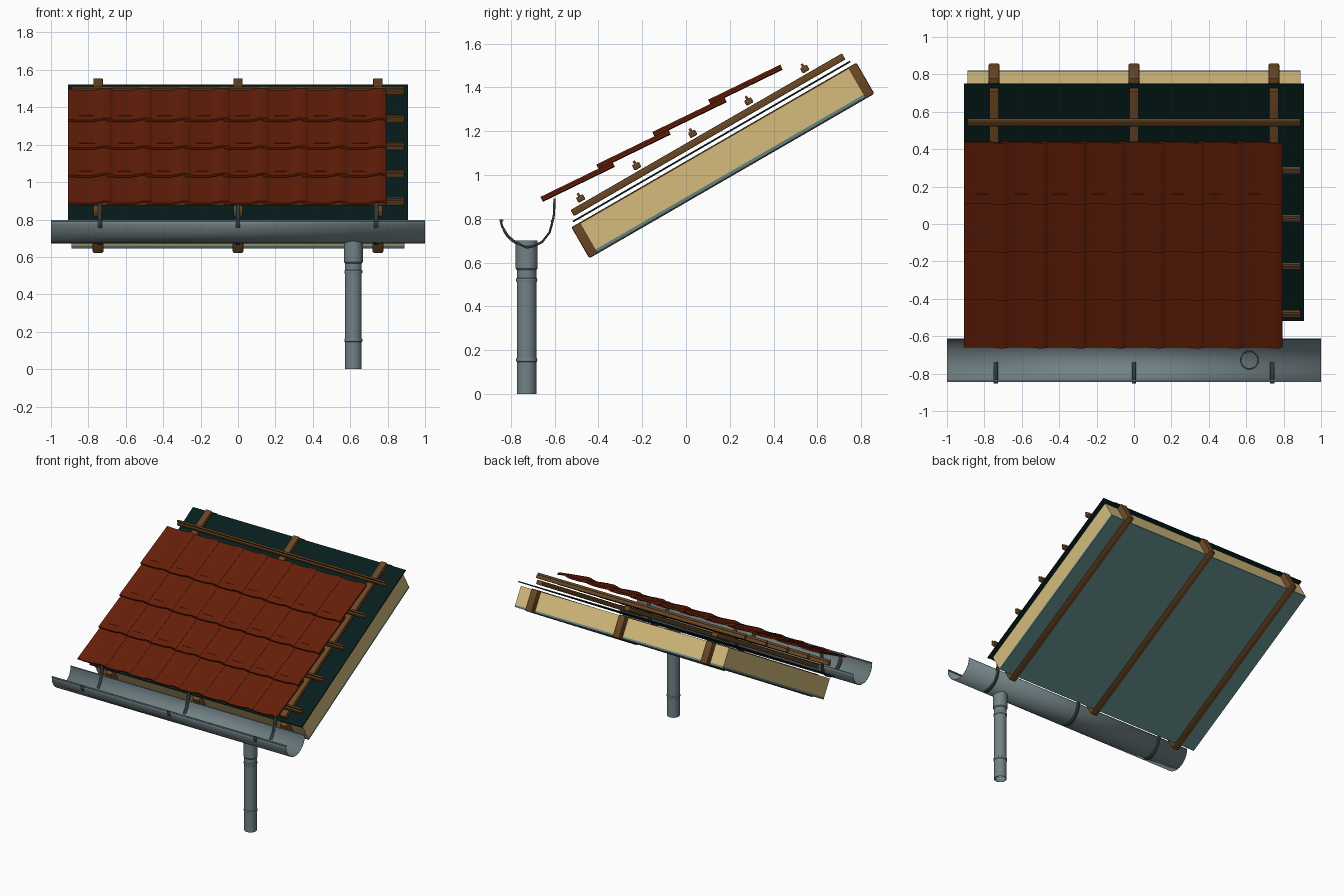
import bpy, bmesh, math
from mathutils import Vector, Matrix

if "Cube" in bpy.data.objects:
    bpy.data.objects.remove(bpy.data.objects["Cube"])

PITCH = math.radians(30)
TILE_PITCH = math.radians(25.9)


def material(name, rgb):
    m = bpy.data.materials.new(name)
    m.diffuse_color = (*rgb, 1)
    m.use_nodes = True
    m.node_tree.nodes["Principled BSDF"].inputs["Base Color"].default_value = m.diffuse_color
    return m


TILE = material("red_clay", (0.130, 0.0135, 0.0025))
WOOD = material("brown_wood", (0.148, 0.065, 0.018))
CREAM = material("cream_insulation", (0.670, 0.505, 0.205))
TEAL = material("teal_board", (0.112, 0.240, 0.240))
SHEET = material("dark_membrane", (0.002, 0.012, 0.012))
ZINC = material("grey_zinc", (0.170, 0.225, 0.240))
IRON = material("dark_iron", (0.030, 0.040, 0.044))


def finish(name, bm, mat, smooth=True):
    bmesh.ops.recalc_face_normals(bm, faces=bm.faces[:])
    me = bpy.data.meshes.new(name)
    bm.to_mesh(me)
    bm.free()
    me.materials.append(mat)
    ob = bpy.data.objects.new(name, me)
    bpy.context.collection.objects.link(ob)
    if smooth:
        bpy.ops.object.select_all(action='DESELECT')
        ob.select_set(True)
        bpy.context.view_layer.objects.active = ob
        bpy.ops.object.shade_smooth_by_angle(angle=math.radians(35))
    return ob


def add_box(bm, lo, hi):
    lo, hi = Vector(lo), Vector(hi)
    size = hi - lo
    bmesh.ops.create_cube(bm, size=1, matrix=Matrix.Translation((lo + hi) / 2)
                          @ Matrix.Diagonal((*size, 1)))


def slab(name, mat, x, u, n, bevel=0.0):
    """Box in roof space: x across, u up the slope, n away from the roof."""
    bm = bmesh.new()
    add_box(bm, (x[0], u[0], n[0]), (x[1], u[1], n[1]))
    if bevel:
        bmesh.ops.bevel(bm, geom=bm.edges[:], offset=bevel, segments=2,
                        profile=0.5, affect='EDGES')
    ob = finish(name, bm, mat, bevel > 0)
    ob.rotation_euler.x = PITCH
    return ob


def ribbon(name, mat, pts, x0, x1, thick):
    """(y, z) path drawn out along x and given thickness."""
    bm = bmesh.new()
    rows = [[bm.verts.new((x, y, z)) for x in (x0, x1)] for y, z in pts]
    for a, b in zip(rows, rows[1:]):
        bm.faces.new((a[0], a[1], b[1], b[0]))
    ob = finish(name, bm, mat)
    mod = ob.modifiers.new("thickness", 'SOLIDIFY')
    mod.thickness = thick
    mod.offset = 0
    return ob


def lathe(name, mat, profile, x, y, seg=32):
    """Closed (radius, z) profile turned around a vertical axis."""
    bm = bmesh.new()
    rings = []
    for i in range(seg):
        a = 2 * math.pi * i / seg
        rings.append([bm.verts.new((x + r * math.cos(a), y + r * math.sin(a), z))
                      for r, z in profile])
    k = len(profile)
    for i in range(seg):
        a, b = rings[i], rings[(i + 1) % seg]
        for j in range(k):
            bm.faces.new((a[j], b[j], b[(j + 1) % k], a[(j + 1) % k]))
    return finish(name, bm, mat)


def rod(name, mat, y, z, r, x0, x1):
    bm = bmesh.new()
    bmesh.ops.create_cone(bm, cap_ends=True, segments=12, radius1=r, radius2=r, depth=x1 - x0,
                          matrix=Matrix.Translation(((x0 + x1) / 2, y, z))
                          @ Matrix.Rotation(math.pi / 2, 4, 'Y'))
    return finish(name, bm, mat)


# Layered roof: board, insulation, membrane
slab("ceiling_board", TEAL, (-0.89, 0.89), (-0.030, 1.388), (0.763, 0.778))
slab("insulation", CREAM, (-0.89, 0.89), (-0.030, 1.388), (0.778, 0.916))
slab("membrane", SHEET, (-0.908, 0.908), (-0.053, 1.409), (0.936, 0.944))

# Rafters and counter battens
for i, x in enumerate((-0.748, 0, 0.748)):
    slab(f"rafter_{i + 1}", WOOD, (x - 0.029, x + 0.029), (-0.073, 1.431), (0.757, 0.921), 0.008)
    slab(f"counter_batten_{i + 1}", WOOD, (x - 0.025, x + 0.025), (-0.037, 1.395),
         (0.959, 0.991), 0.004)

# Tile battens with a narrow ridge on top
for i in range(5):
    u = 0.0295 + 0.2955 * i
    slab(f"tile_batten_{i + 1}", WOOD, (-0.89, 0.89), (u - 0.018, u + 0.018), (1.000, 1.027), 0.005)
    slab(f"tile_batten_ridge_{i + 1}", WOOD, (-0.89, 0.89), (u - 0.006, u + 0.006), (1.026, 1.041))


def repeat_tiles(ob, rows, first_row):
    """Lay a piece out in eight columns and several rows on the tile slope."""
    step = Vector((0, 0.2555, 0.148))
    ob.location = Vector((-0.91, -0.654, 0.877)) + step * first_row
    ob.rotation_euler.x = TILE_PITCH
    up = Matrix.Rotation(-TILE_PITCH, 3, 'X') @ step
    for label, count, offset in (("columns", 8, Vector((0.209, 0, 0))), ("rows", rows, up)):
        mod = ob.modifiers.new(label, 'ARRAY')
        mod.count = count
        mod.use_relative_offset = False
        mod.use_constant_offset = True
        mod.constant_offset_displace = offset


# One clay tile: shallow pan with a roll on the right
PROFILE = [(0, .003), (.1, .003), (.17, .001), (.24, 0), (.5, 0), (.6, .002), (.68, .006),
           (.76, .011), (.83, .0135), (.9, .0135), (.96, .010), (1, .004)]
W, L, T = 0.24, 0.366, 0.012
bm = bmesh.new()
loop = [(t * W, h) for t, h in PROFILE] + [(t * W, h + T) for t, h in reversed(PROFILE)]
ends = [[bm.verts.new((x, v, h)) for x, h in loop] for v in (0, L)]
k, n = len(loop), len(PROFILE)
for j in range(k):
    m = (j + 1) % k
    bm.faces.new((ends[0][j], ends[0][m], ends[1][m], ends[1][j]))
for e in ends:
    for j in range(n - 1):
        bm.faces.new((e[j], e[j + 1], e[k - 2 - j], e[k - 1 - j]))
repeat_tiles(finish("roof_tiles", bm, TILE), 4, 0)

# Head ridges of the lower tiles showing through the overlapping row
bm = bmesh.new()
add_box(bm, (0.06, 0.05, 0.004), (0.165, 0.058, 0.0145))
repeat_tiles(finish("tile_head_ridges", bm, TILE, False), 3, 1)

# Half-round gutter with rolled rims
GY, GZ, GR = -0.728, 0.79, 0.115
arc = [(GY + GR * math.cos(a), GZ + GR * math.sin(a))
       for a in (math.pi + math.pi * i / 24 for i in range(25))]
ribbon("gutter", ZINC, arc, -1, 1, 0.004)
rod("gutter_front_rim", ZINC, GY - GR + 0.003, GZ + 0.002, 0.006, -1, 1)
rod("gutter_back_rim", ZINC, GY + GR - 0.002, GZ, 0.004, -1, 1)

# Gutter hooks
HOOK = [(-.848, .797), (-.840, .765), (-.814, .722), (-.787, .699), (-.757, .682), (-.728, .668),
        (-.695, .675), (-.658, .693), (-.623, .738), (-.609, .79), (-.603, .82), (-.601, .893)]
for i, x in enumerate((-0.74, 0, 0.74)):
    ribbon(f"gutter_hook_{i + 1}", IRON, HOOK, x - 0.012, x + 0.012, 0.010)

# Downpipe with outlet collar and beads
PX, PY = 0.617, -0.728
lathe("downpipe", ZINC, [(.0445, 0), (.0445, .60), (.040, .60), (.040, 0)], PX, PY)
lathe("outlet_collar", ZINC, [(.0445, .565), (.050, .572), (.050, .70), (.045, .70), (.040, .58)],
      PX, PY)
for i, z in enumerate((0.155, 0.52)):
    lathe(f"pipe_bead_{i + 1}", ZINC,
          [(.043, z - .011), (.047, z - .008), (.049, z), (.047, z + .008), (.043, z + .011)], PX, PY)
